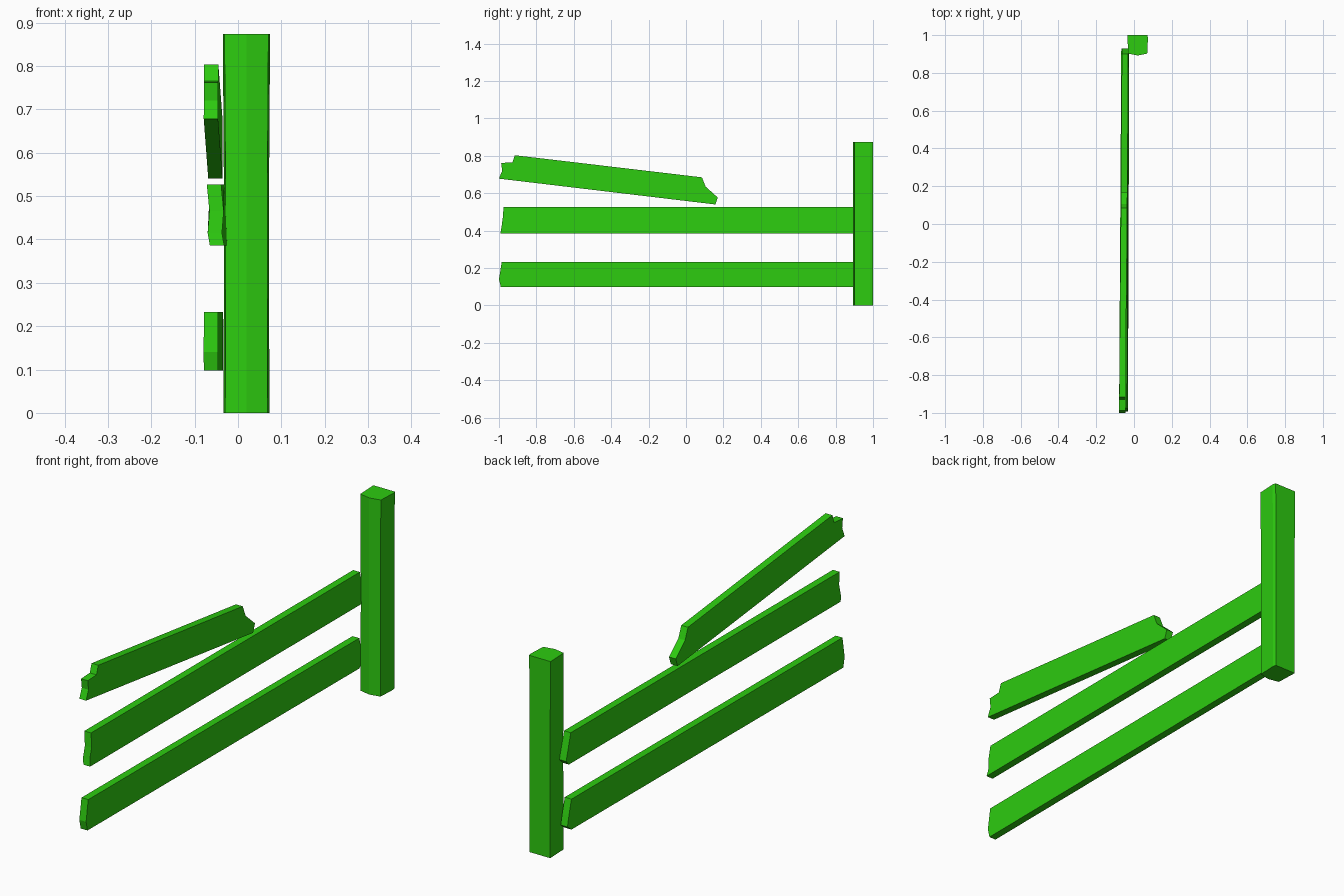
import bpy
import bmesh

cube = bpy.data.objects.get("Cube")
if cube:
    bpy.data.objects.remove(cube, do_unlink=True)

green = bpy.data.materials.new("bright green")
green.use_nodes = True
color = (0.026, 0.6, 0.005, 1)
green.diffuse_color = color
green.node_tree.nodes["Principled BSDF"].inputs["Base Color"].default_value = color


def loft(name, rings):
    """Bridge matching rings of points and cap both ends."""
    bm = bmesh.new()
    loops = [[bm.verts.new(p) for p in ring] for ring in rings]
    for a, b in zip(loops, loops[1:]):
        for i in range(len(a)):
            j = (i + 1) % len(a)
            bm.faces.new((a[i], a[j], b[j], b[i]))
    bm.faces.new(loops[0])
    bm.faces.new(loops[-1])
    bmesh.ops.recalc_face_normals(bm, faces=bm.faces)
    mesh = bpy.data.meshes.new(name)
    bm.to_mesh(mesh)
    bm.free()
    mesh.materials.append(green)
    obj = bpy.data.objects.new(name, mesh)
    bpy.context.collection.objects.link(obj)
    return obj


def plank(name, outline, front_x, slope, warp=None):
    """Extrude a side outline across x, skewed along the plank's length."""
    thickness = 0.033
    warp = warp or [0] * len(outline)
    rings = []
    for side in (0, thickness):
        rings.append([(front_x + slope * (y + 1) + side + w, y, z)
                      for (y, z), w in zip(outline, warp)])
    return loft(name, rings)


# Post: bowed section, slightly waisted halfway up
section = [(-0.035, 1), (0.07, 1), (0.074, 0.985), (0.07, 0.902),
           (0.02, 0.892), (-0.031, 0.902)]
rings = []
for z, scale in ((0, 0.97), (0.48, 0.95), (0.873, 1)):
    rings.append([(0.02 + (x - 0.02) * scale, y, z) for x, y in section])
loft("post", rings)

# Lower rail with chipped ends
plank("lower_rail",
      [(-0.985, 0.233), (-1, 0.14), (-0.99, 0.098),
       (0.9, 0.098), (0.928, 0.12), (0.918, 0.165), (0.9, 0.233)],
      -0.079, 0.006)

# Middle rail with a warped, splintered front end
plank("middle_rail",
      [(-0.975, 0.527), (-0.98, 0.465), (-0.987, 0.415), (-0.992, 0.386),
       (0.905, 0.386), (0.93, 0.41), (0.9, 0.527)],
      -0.072, 0.004, [0, 0.006, 0.002, 0.007, 0.006, 0.002, 0])

# Broken upper rail, snapped and tilted
plank("broken_rail",
      [(-1, 0.678), (-0.983, 0.72), (-0.988, 0.762), (-0.928, 0.765),
       (-0.915, 0.803), (0.085, 0.685), (0.105, 0.635), (0.17, 0.577),
       (0.157, 0.54)],
      -0.079, 0.009)
